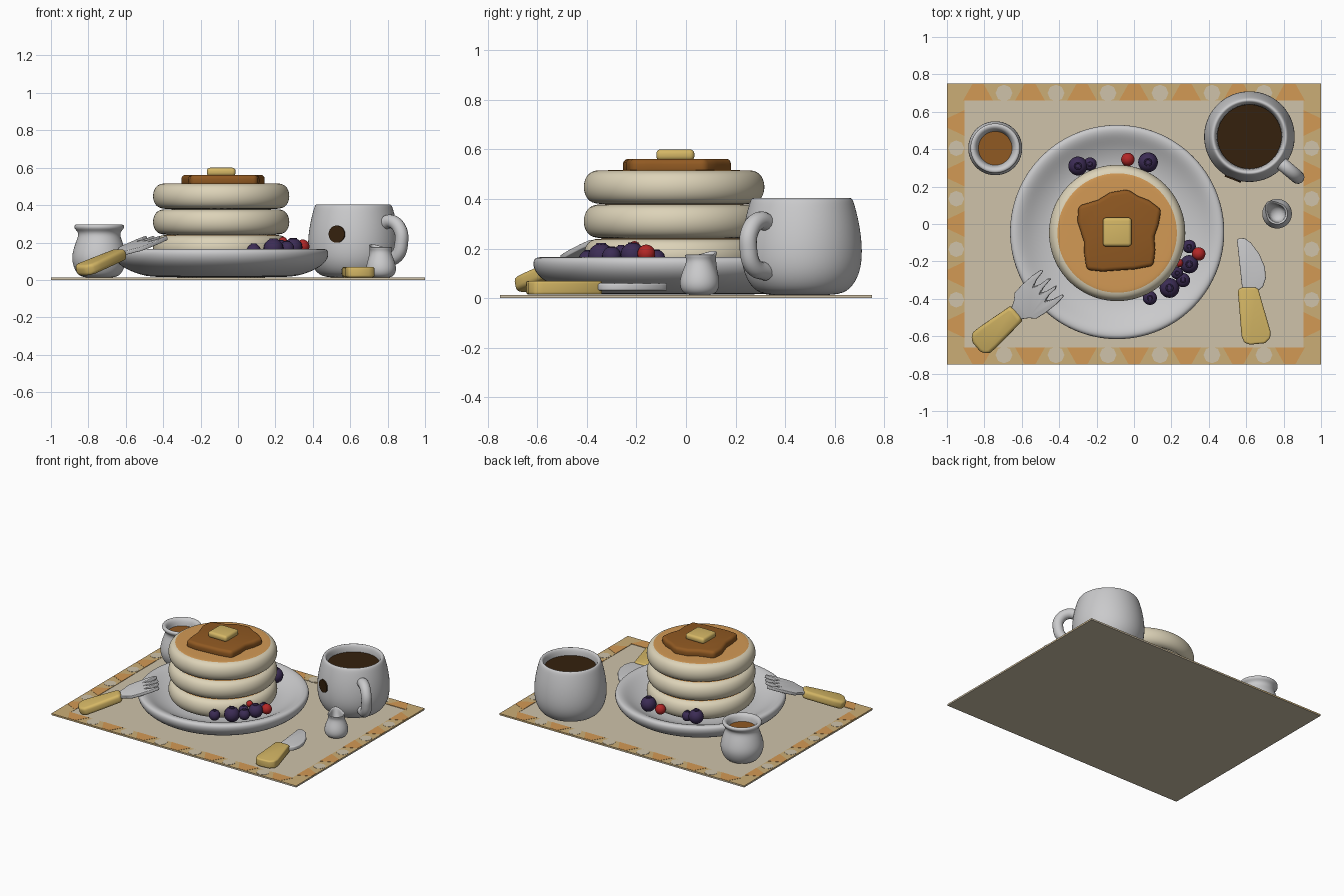
import bpy, bmesh, math
from mathutils import Vector

if "Cube" in bpy.data.objects:
    bpy.data.objects.remove(bpy.data.objects["Cube"])

def mat(name, r, g, b):
    m = bpy.data.materials.new(name)
    m.diffuse_color = (r, g, b, 1)
    m.use_nodes = True
    m.node_tree.nodes["Principled BSDF"].inputs["Base Color"].default_value = m.diffuse_color
    return m

BEIGE = mat("mat_beige", .62, .54, .40)
TAN = mat("border_tan", .60, .42, .18)
GOLD = mat("golden_orange", .65, .32, .09)
CREAM = mat("batter_cream", .72, .65, .48)
SYRUP = mat("syrup_brown", .28, .10, .016)
BUTTER = mat("butter_yellow", .66, .47, .13)
WHITE = mat("ceramic_grey", .59, .59, .60)
COFFEE = mat("coffee_dark", .035, .015, .004)
BLUE = mat("blueberry_purple", .045, .025, .09)
RED = mat("berry_red", .45, .02, .02)

def make(name, bm, mats, smooth=True):
    bmesh.ops.recalc_face_normals(bm, faces=bm.faces)
    for f in bm.faces:
        f.smooth = smooth
    me = bpy.data.meshes.new(name)
    bm.to_mesh(me)
    bm.free()
    for m in mats:
        me.materials.append(m)
    ob = bpy.data.objects.new(name, me)
    bpy.context.collection.objects.link(ob)
    return ob

def lathe(name, prof, loc, mats, rule=None, tweak=None, n=32):
    """Turn a closed (radius, height) profile and smooth it."""
    bm = bmesh.new()
    rings = []
    for r, z in prof:
        if r == 0:
            rings.append([bm.verts.new((0, 0, z))] * n)
        else:
            rings.append([bm.verts.new((r * math.cos(2 * math.pi * i / n),
                                        r * math.sin(2 * math.pi * i / n), z)) for i in range(n)])
    for k, (a, b) in enumerate(zip(rings, rings[1:])):
        for i in range(n):
            j = (i + 1) % n
            f = bm.faces.new(list(dict.fromkeys((a[i], a[j], b[j], b[i]))))
            if rule:
                f.material_index = rule(f.calc_center_median())
    if tweak:
        for v in bm.verts:
            tweak(v)
    ob = make(name, bm, mats)
    ob.location = loc
    s = ob.modifiers.new("smooth", 'SUBSURF')
    s.levels = s.render_levels = 2
    return ob

def prism(name, polys, z0, z1, m, bevel=0):
    """Extrude one or more flat outlines, optionally with rounded edges."""
    bm = bmesh.new()
    for pts in polys:
        f = bm.faces.new([bm.verts.new((x, y, z0)) for x, y in pts])
        g = bmesh.ops.extrude_face_region(bm, geom=[f])
        for v in g['geom']:
            if isinstance(v, bmesh.types.BMVert):
                v.co.z = z1
    ob = make(name, bm, [m], bevel > 0)
    if bevel:
        b = ob.modifiers.new("round", 'BEVEL')
        b.width, b.segments, b.limit_method = bevel, 4, 'ANGLE'
        b.angle_limit = math.radians(40)
    return ob

def circle(x, y, r, n=48):
    return [(x + r * math.cos(2 * math.pi * i / n), y + r * math.sin(2 * math.pi * i / n)) for i in range(n)]

def rect(x0, x1, y0, y1):
    return [(x0, y0), (x1, y0), (x1, y1), (x0, y1)]

# placemat with patterned border
prism("placemat", [rect(-1, 1, -.75, .75)], 0, .010, BEIGE)
prism("border", [rect(-1, 1, .66, .75), rect(-1, 1, -.75, -.66),
                 rect(-1, -.905, -.66, .66), rect(.905, 1, -.66, .66)], .003, .012, TAN)
tri, dots = [], []
for s in (-1, 1):
    for i in range(7):
        x = (i - 3) * .278
        tri.append([(x - .08, s * .66), (x + .08, s * .66), (x + .03, s * .748), (x - .03, s * .748)])
        if i < 6:
            dots.append(circle(x + .139, s * .70, .045, 8))
    for i in range(5):
        y = (i - 2) * .27
        tri.append([(s * .905, y - .07), (s * .905, y + .07), (s * .998, y + .025), (s * .998, y - .025)])
        if i < 4:
            dots.append(circle(s * .95, y + .135, .042, 8))
prism("border_triangles", tri, .010, .0135, GOLD)
prism("border_dots", dots, .010, .0135, BEIGE)

# plate
PX, PY = -.09, -.043
lathe("plate", [(0, .014), (.34, .014), (.42, .022), (.52, .06), (.57, .105), (.578, .15), (.56, .168),
                (.52, .163), (.46, .125), (.38, .095), (.30, .09), (0, .09)], (PX, PY, 0), [WHITE], n=48)

# pancake stack, browned on top
for i, z in enumerate((.10, .238, .376)):
    lathe(f"pancake_{i + 1}", [(0, 0), (.30, 0), (.345, .012), (.366, .05), (.366, .092), (.348, .128),
                               (.318, .139), (.30, .14), (0, .14)], (PX, PY - .005, z), [CREAM, GOLD],
          lambda c: 1 if c.z > .138 else 0, n=48)

# syrup puddle: five lobes given as (angle, radius)
lobes = [(76, .235), (100, .215), (121, .20), (146, .25), (165, .22), (195, .185), (213, .21), (231, .26), (250, .225),
         (272, .205), (295, .22), (317, .265), (335, .225), (353, .20), (10, .225), (27, .265), (45, .24), (60, .222)]
syr = prism("syrup_puddle", [[(r * math.cos(math.radians(a)), r * math.sin(math.radians(a))) for a, r in lobes]],
            .50, .562, SYRUP, .022)
syr.location = (PX, PY, 0)
prism("butter", [rect(PX - .077, PX + .077, PY - .077, PY + .077)], .555, .60, BUTTER, .018)

# coffee mug
MX, MY = .617, .467
lathe("mug", [(0, .012), (.14, .012), (.195, .03), (.238, .10), (.247, .19), (.236, .29), (.215, .375),
              (.203, .407), (.185, .404), (.175, .37), (.172, .30), (.165, .29), (0, .29)], (MX, MY, 0), [WHITE])
prism("coffee", [circle(MX, MY, .172)], .30, .355, COFFEE)
cu = bpy.data.curves.new("mug_handle", 'CURVE')
cu.dimensions, cu.bevel_depth, cu.bevel_resolution, cu.use_fill_caps = '3D', .036, 5, True
path = [(.20, .30), (.27, .312), (.325, .27), (.335, .20), (.305, .13), (.22, .105)]
sp = cu.splines.new('BEZIER')
sp.bezier_points.add(len(path) - 1)
ang = math.radians(-40)
for p, (r, z) in zip(sp.bezier_points, path):
    p.co = (MX + r * math.cos(ang), MY + r * math.sin(ang), z)
    p.handle_left_type = p.handle_right_type = 'AUTO'
cu.materials.append(WHITE)
handle = bpy.data.objects.new("mug_handle", cu)
bpy.context.collection.objects.link(handle)
bpy.context.view_layer.objects.active = handle
handle.select_set(True)
bpy.ops.object.convert(target='MESH')
# dark round spot on the mug front
d = Vector((-.087, -.222, 0)).normalized()
spot = prism("mug_spot", [circle(0, 0, .046, 20)], -.0045, .0045, COFFEE)
spot.rotation_euler = d.to_track_quat('Z', 'Y').to_euler()
spot.location = Vector((MX, MY, .245)) + d * .2425

# syrup jar
JX, JY = -.742, .405
lathe("syrup_jar", [(0, .012), (.085, .012), (.12, .03), (.146, .09), (.146, .14), (.125, .205), (.11, .24),
                    (.118, .262), (.135, .275), (.133, .297), (.11, .297), (.092, .27), (.088, .20), (0, .19)],
      (JX, JY, 0), [WHITE])
prism("jar_syrup", [circle(JX, JY, .09)], .20, .245, SYRUP)

# creamer jug with a pulled spout
sd = Vector((-.65, .76, 0))
def pull(v):
    if v.co.z > .13 and v.co.xy.length > .01:
        w = max(0, v.co.xy.normalized().dot(sd.xy) - .6) / .4
        v.co += sd * .024 * w + Vector((0, 0, .016 * w))
lathe("creamer", [(0, .012), (.05, .012), (.072, .025), (.083, .055), (.076, .095), (.055, .14), (.055, .16),
                  (.062, .175), (.050, .177), (.044, .155), (.045, .10), (0, .08)],
      (.765, .055, 0), [WHITE], tweak=pull, n=24)

# knife
prism("knife_blade", [[(.55, -.08), (.59, -.075), (.625, -.10), (.67, -.16), (.70, -.23), (.705, -.29),
                       (.69, -.335), (.66, -.36), (.58, -.36)]], .03, .06, WHITE, .008)
prism("knife_handle", [[(.555, -.355), (.57, -.34), (.65, -.338), (.665, -.35), (.73, -.575), (.728, -.61),
                        (.70, -.637), (.62, -.645), (.59, -.635), (.575, -.60)]], .014, .07, BUTTER, .02)

# fork, modelled along x then leaned on the plate rim
side = [(.29, .038), (.33, .062), (.36, .09), (.42, .098), (.50, .10), (.555, .094), (.56, .08),
        (.50, .068), (.465, .05), (.50, .037), (.55, .035), (.565, .022), (.50, .012), (.47, .0)]
head = side + [(x, -y) for x, y in reversed(side[:-1])]
grip = [(.0, .03), (.012, .058), (.04, .072), (.09, .07), (.28, .052), (.30, .04)]
grip += [(x, -y) for x, y in reversed(grip)]
for ob in (prism("fork_head", [head], -.006, .016, WHITE, .005),
           prism("fork_handle", [grip], -.03, .03, BUTTER, .02)):
    ob.rotation_euler = (0, math.radians(-18), math.radians(40))
    ob.location = (-.84, -.655, .048)

# berries: pixel-free positions (x, y, z, radius)
blue = [(-.30, .31, .17, .051), (-.235, .32, .16, .036), (.075, .33, .17, .053), (.295, -.12, .16, .036),
        (.295, -.215, .175, .049), (.262, -.30, .17, .038), (.19, -.342, .168, .053), (.085, -.395, .155, .038),
        (.23, -.262, .18, .033)]
red = [(-.033, .345, .165, .036), (.346, -.16, .18, .036), (.24, -.208, .208, .022)]
for group, m, label in ((blue, BLUE, "blueberry"), (red, RED, "red_berry")):
    for i, (x, y, z, r) in enumerate(group):
        bm = bmesh.new()
        bmesh.ops.create_uvsphere(bm, u_segments=20, v_segments=12, radius=r)
        b = make(f"{label}_{i + 1}", bm, [m])
        b.location = (x, y, z)
        if m is BLUE:
            bpy.ops.mesh.primitive_torus_add(location=(x, y, z + r * .93), major_radius=r * .32,
                                             minor_radius=r * .1, major_segments=10, minor_segments=6)
            c = bpy.context.object
            c.name = f"blueberry_crown_{i + 1}"
            c.data.materials.append(m)
